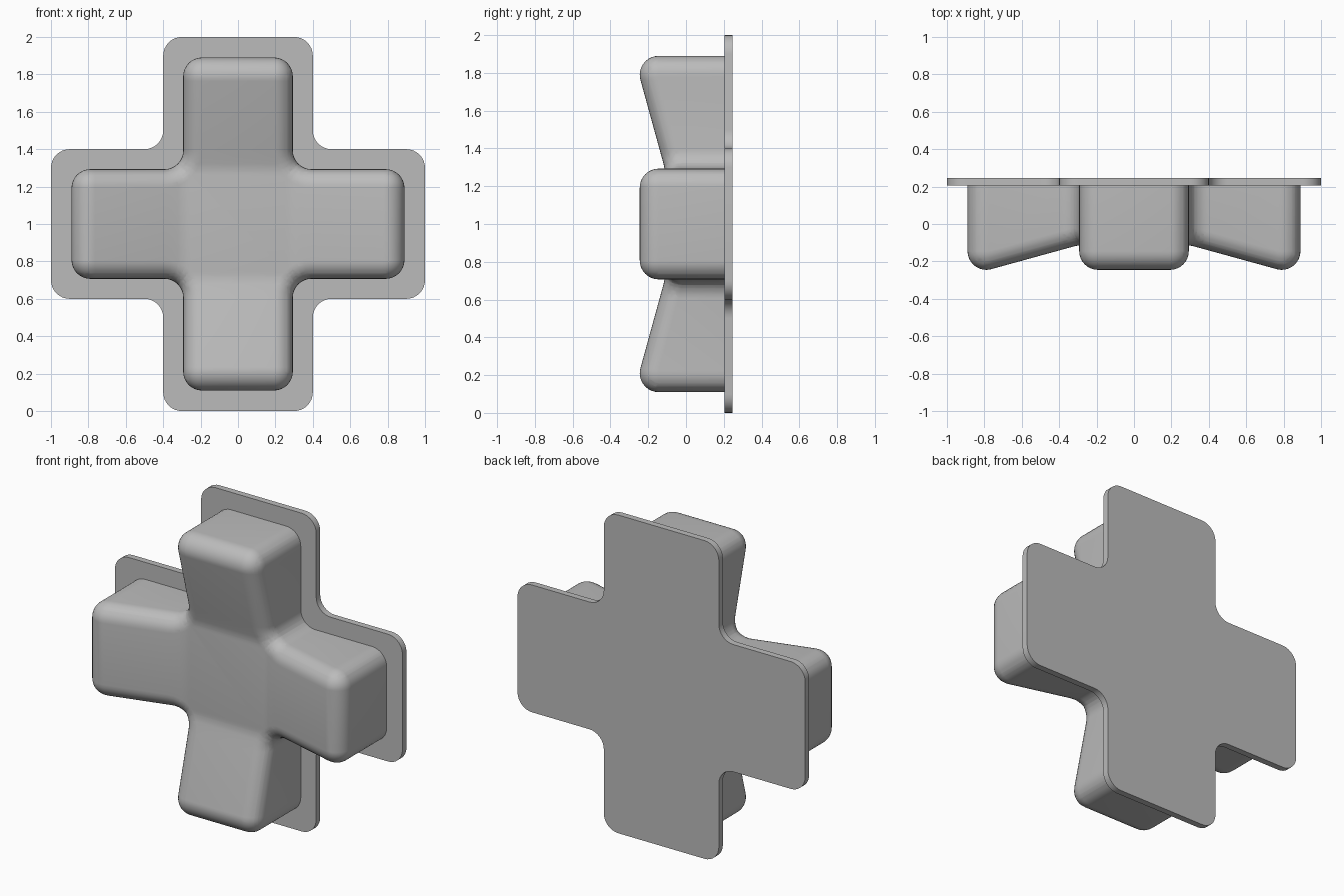
import bpy, bmesh
from math import sin, cos, pi, radians, sqrt
from mathutils import Vector

cube = bpy.data.objects.get("Cube")
if cube:
    bpy.data.objects.remove(cube)

R = 0.1            # corner, fillet and edge radius
BACK, SEAT = 0.245, 0.205
TIP, CENTRE = -0.245, -0.112
STEPS = 8

grey = bpy.data.materials.new("mid grey")
grey.use_nodes = True
colour = (0.5, 0.5, 0.5, 1)
grey.diffuse_color = colour
grey.node_tree.nodes["Principled BSDF"].inputs["Base Color"].default_value = colour


def cross_outline(length, width, inset=0.0):
    """Rounded plus-shaped outline in x/z, shrunk by inset."""
    corners = ((length - R, width - R, R - inset, 0, 90),
               (width + R, width + R, R + inset, 270, 180),
               (width - R, length - R, R - inset, 0, 90))
    points = []
    for quarter in range(4):
        for cx, cz, rad, start, end in corners:
            for i in range(STEPS + 1):
                a = radians(start + (end - start) * i / STEPS)
                x, z = cx + rad * cos(a), cz + rad * sin(a)
                for _ in range(quarter):
                    x, z = -z, x
                points.append((x, z))
    return points


def finish(name, bm):
    bmesh.ops.recalc_face_normals(bm, faces=bm.faces[:])
    mesh = bpy.data.meshes.new(name)
    bm.to_mesh(mesh)
    bm.free()
    mesh.materials.append(grey)
    obj = bpy.data.objects.new(name, mesh)
    bpy.context.collection.objects.link(obj)
    obj.location.z = 1
    bpy.ops.object.select_all(action='DESELECT')
    obj.select_set(True)
    bpy.context.view_layer.objects.active = obj
    bpy.ops.object.shade_smooth_by_angle(angle=radians(35))


def ring(bm, points, y):
    return [bm.verts.new((x, y, z)) for x, z in points]


def bridge(bm, a, b):
    for i in range(len(a)):
        j = (i + 1) % len(a)
        bm.faces.new((a[i], a[j], b[j], b[i]))


# Back plate
bm = bmesh.new()
outline = cross_outline(1.0, 0.4)
front, back = ring(bm, outline, SEAT), ring(bm, outline, BACK)
bridge(bm, front, back)
bm.faces.new(front)
bm.faces.new(back)
finish("back_plate", bm)

# Raised pad: flat cross with a rounded rim
LENGTH, WIDTH = 0.89, 0.293
bm = bmesh.new()
rings = []
for i in range(STEPS + 1):
    t = pi / 2 * i / STEPS
    rings.append(ring(bm, cross_outline(LENGTH, WIDTH, R - R * cos(t)), R - R * sin(t)))
for a, b in zip(rings, rings[1:]):
    bridge(bm, a, b)
bm.faces.new(rings[-1])
bmesh.ops.remove_doubles(bm, verts=bm.verts[:], dist=0.0001)

# Ramp shape: flat centre, soft valley, slope, rounded crest
crest = LENGTH - R
run = crest - WIDTH
tilt = (CENTRE - TIP) / run
tangent = crest - R * tilt / sqrt(1 + tilt * tilt)
SOFT = 0.03


def ramp(u):
    if u >= crest:
        return TIP
    if u > tangent:
        return TIP + R - sqrt(R * R - (crest - u) ** 2)
    base = TIP + R - sqrt(R * R - (crest - tangent) ** 2)
    slope = (CENTRE - base) / (tangent - WIDTH)
    s = u - WIDTH
    if s <= -SOFT:
        return CENTRE
    if s < SOFT:
        return CENTRE - slope * (s + SOFT) ** 2 / (4 * SOFT)
    return CENTRE - slope * s


# Cut the pad where the ramp bends, then push it into shape
cuts = [WIDTH + SOFT * k / 2 for k in range(-2, 3)]
cuts += [tangent, (tangent + crest) / 2]
for cut in cuts:
    for axis in (Vector((1, 0, 0)), Vector((0, 0, 1))):
        for side in (-1, 1):
            bmesh.ops.bisect_plane(bm, geom=bm.verts[:] + bm.edges[:] + bm.faces[:],
                                   dist=0.00001, plane_co=axis * cut * side, plane_no=axis)
for v in bm.verts:
    v.co.y += ramp(max(abs(v.co.x), abs(v.co.z)))

# Side walls down to the plate
rim = [e for e in bm.edges if e.is_boundary]
walls = bmesh.ops.extrude_edge_only(bm, edges=rim)["geom"]
for v in walls:
    if isinstance(v, bmesh.types.BMVert):
        v.co.y = SEAT + 0.005
bmesh.ops.holes_fill(bm, edges=[e for e in bm.edges if e.is_boundary], sides=0)
finish("direction_pad", bm)
